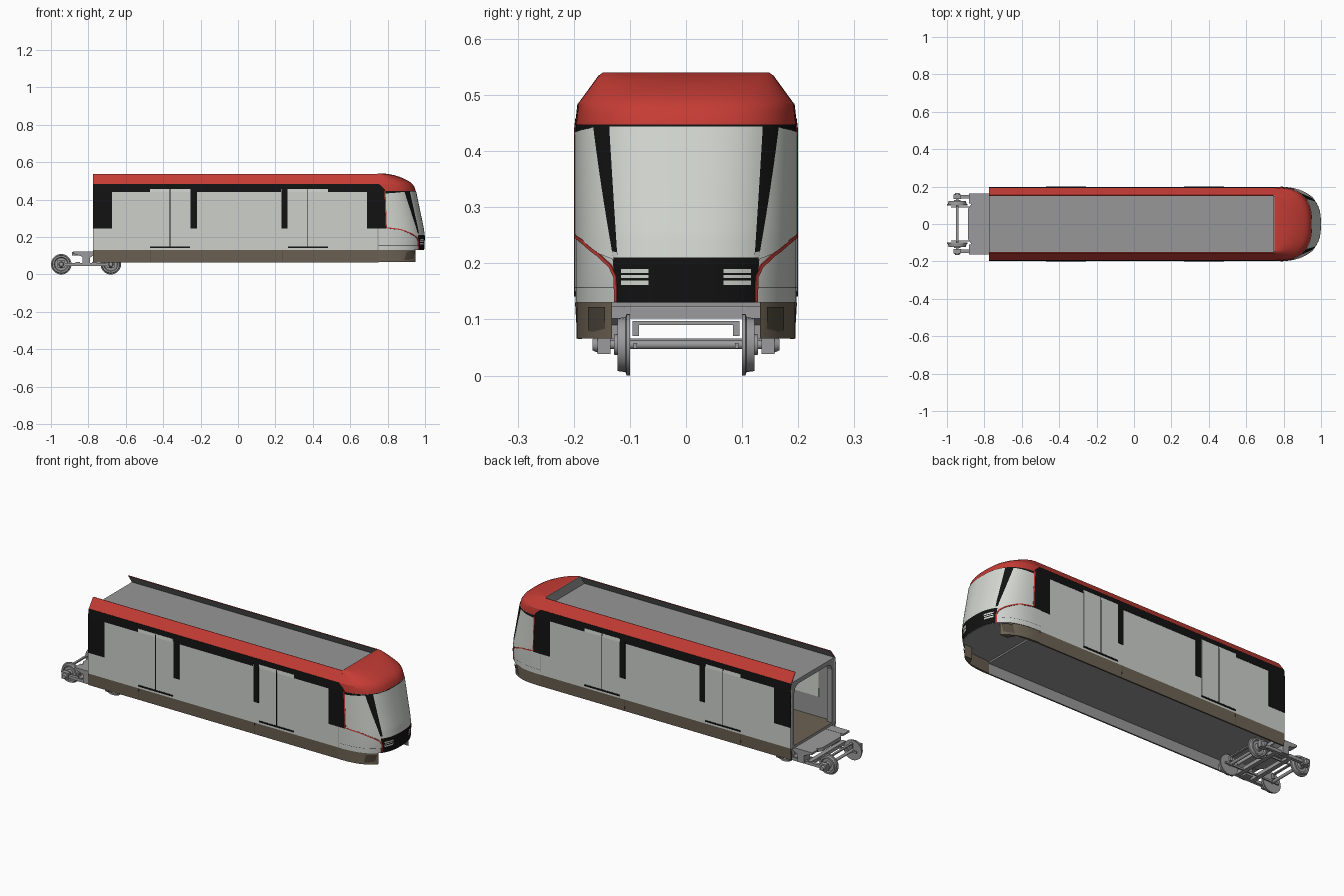
import bpy, bmesh, math
from mathutils import Vector

if "Cube" in bpy.data.objects:
    bpy.data.objects.remove(bpy.data.objects["Cube"])

def material(name, *c):
    m = bpy.data.materials.new(name)
    m.diffuse_color = (*c, 1)
    m.use_nodes = True
    m.node_tree.nodes["Principled BSDF"].inputs["Base Color"].default_value = m.diffuse_color
    return m
WHITE = material("body white", .61, .63, .60)
GLASS = material("pale glass", .66, .69, .64)
BLACK = material("black", .006, .006, .006)
RED = material("red", .56, .045, .035)
BROWN = material("skirt brown", .15, .122, .088)
DARK = material("dark brown", .085, .07, .05)
GREY = material("grey", .31, .31, .31)
METAL = material("bogie grey", .33, .33, .34)

def mesh(name, verts, faces, mats, rule=None, outward=None, smooth=False):
    me = bpy.data.meshes.new(name)
    me.from_pydata(verts, [], faces)
    bm = bmesh.new()
    bm.from_mesh(me)
    bmesh.ops.recalc_face_normals(bm, faces=bm.faces)
    bm.normal_update()
    if outward is not None:
        if sum((f.calc_center_median() - Vector(outward)).dot(f.normal) for f in bm.faces) < 0:
            bmesh.ops.reverse_faces(bm, faces=bm.faces)
            bm.normal_update()
    if rule:
        for f in bm.faces:
            f.material_index = rule(f.calc_center_median(), f.normal)
    bm.to_mesh(me)
    bm.free()
    for m in mats:
        me.materials.append(m)
    ob = bpy.data.objects.new(name, me)
    bpy.context.collection.objects.link(ob)
    if smooth:
        bpy.ops.object.select_all(action='DESELECT')
        ob.select_set(True)
        bpy.context.view_layer.objects.active = ob
        bpy.ops.object.shade_smooth_by_angle(angle=math.radians(28))
    return ob

def prism(name, pts, a, b, mats, axis='x', rule=None):
    """Extrude a (y,z) outline along x, an (x,z) outline along y or an (x,y) outline along z."""
    put = {'x': lambda p, d: (d, p[0], p[1]), 'y': lambda p, d: (p[0], d, p[1]),
           'z': lambda p, d: (p[0], p[1], d)}[axis]
    n = len(pts)
    v = [put(p, a) for p in pts] + [put(p, b) for p in pts]
    f = [list(range(n)), list(range(n, 2 * n))]
    f += [[i, (i + 1) % n, n + (i + 1) % n, n + i] for i in range(n)]
    return mesh(name, v, f, mats, rule)

def box(name, x0, x1, y0, y1, z0, z1, mat, rule=None):
    mats = mat if isinstance(mat, list) else [mat]
    return prism(name, [(y0, z0), (y1, z0), (y1, z1), (y0, z1)], x0, x1, mats, rule=rule)

def lathe(name, prof, x, y, z, mat, n=28):
    """Turn an (offset along y, radius) profile about the y axis."""
    v = [(x + r * math.cos(k * math.tau / n), y + d, z + r * math.sin(k * math.tau / n))
         for d, r in prof for k in range(n)]
    f = [[i * n + k, i * n + (k + 1) % n, (i + 1) * n + (k + 1) % n, (i + 1) * n + k]
         for i in range(len(prof) - 1) for k in range(n)]
    f += [list(range(n)), list(range((len(prof) - 1) * n, len(prof) * n))]
    return mesh(name, v, f, [mat], smooth=True)

# Body half width and nose length by height
WIDTH = [(.065, .193), (.13, .197), (.44, .197), (.485, .192), (.535, .155), (.54, .148)]
NOSE = [(.065, .225), (.13, .244), (.2, .248), (.25, .241), (.447, .2), (.47, .193),
        (.49, .178), (.505, .153), (.52, .12), (.53, .09), (.536, .06), (.54, .03)]
def look(tab, z):
    for (a, p), (b, q) in zip(tab, tab[1:]):
        if z <= b:
            return p + (q - p) * max(0, (z - a) / (b - a))
    return tab[-1][1]
W = lambda z: look(WIDTH, z)
X0, X1, N = -.775, .75, 2.6

def S(t, z, off=0):
    """Point on the nose; t = angle from the nose tip."""
    c, s = max(0, math.cos(t)), math.sin(t)
    return (X1 + (look(NOSE, z) + off) * c ** (2 / N),
            math.copysign((W(z) + off) * abs(s) ** (2 / N), s), z)
def ty(y, z):
    return math.asin((y / W(z)) ** (N / 2))

def patch(name, mat, corners, off=.0015, side=1, n=18):
    """Plate on the nose spanning four (t, z) corners."""
    (a, b, c, d), v = corners, []
    for i in range(n + 1):
        for j in range(n + 1):
            p, q = i / n, j / n
            t, z = [(a[k] * (1 - p) + b[k] * p) * (1 - q) + (d[k] * (1 - p) + c[k] * p) * q for k in (0, 1)]
            v.append(S(side * t, z, off))
    f = [[i * (n + 1) + j, (i + 1) * (n + 1) + j, (i + 1) * (n + 1) + j + 1, i * (n + 1) + j + 1]
         for i in range(n) for j in range(n)]
    return mesh(name, v, f, [mat], outward=(.6, 0, .3), smooth=True)

# Nose shell: white below, red roof cap above
rows = [.13, .16, .2, .25, .3, .35, .4, .447, .47, .485, .495, .505, .52, .53, .536, .54]
M = 72
v = [S(math.radians(-90 + 180 * k / M), z) for z in rows for k in range(M + 1)]
f = [[i * (M + 1) + k, i * (M + 1) + k + 1, (i + 2) * (M + 1) - M + k, (i + 1) * (M + 1) + k]
     for i in range(len(rows) - 1) for k in range(M)]
f += [list(range(M + 1)), list(range((len(rows) - 1) * (M + 1), len(rows) * (M + 1)))]
mesh("nose_shell", v, f, [WHITE, RED, GREY],
     lambda c, n: 2 if c.z < .131 else int(c.z > .447), (.75, 0, .3), True)
prof = [(W(z), z) for z in rows]
prism("cab_bulkhead", prof + [(-y, z) for y, z in reversed(prof)], .747, .75, [GREY])

# Windscreen, black front mask
TB = math.radians(84)
top, low = .447, .21
patch("windscreen", GLASS, [(-ty(.121, low), low), (ty(.121, low), low),
                            (ty(.135, top), .444), (-ty(.135, top), .444)], .002, n=24)
patch("front_mask", BLACK, [(-ty(.123, .13), .13), (ty(.123, .13), .13),
                            (ty(.13, low), low), (-ty(.13, low), low)], n=24)
for s in (1, -1):
    patch("nose_pillar_mask", BLACK, [(TB, .25), (0, .2), (0, top), (TB, top)], .0008, s, 28)
    patch("cab_side_window", GLASS, [(TB, .25), (ty(.128, low), .207), (ty(.163, top), .442), (TB, .433)], .002, s)
    patch("cab_rear_mask", BLACK, [(math.pi / 2, .245), (TB, .245), (TB, .455), (math.pi / 2, .485)], .0014, s)
    for z0, z1 in ((.161, .169), (.174, .179), (.183, .19)):
        patch("headlight", GLASS, [(ty(.066, z0), z0), (ty(.114, z0), z0), (ty(.114, z1), z1), (ty(.066, z1), z1)], .0025, s, 6)
    patch("nose_seam", BLACK, [(math.pi / 2, .156), (ty(.126, .156), .156), (ty(.126, .157), .157), (math.pi / 2, .157)], .0008, s)
    # Red trim following the window edge and the front mask
    path = [(TB, .447), (TB, .25), (ty(.184, .24), .24), (ty(.155, .215), .215), (ty(.134, .195), .195),
            (ty(.125, .175), .175), (ty(.124, .131), .131)]
    pts = []
    for (a, za), (b, zb) in zip(path, path[1:]):
        pts += [S(s * (a + (b - a) * k / 8), za + (zb - za) * k / 8, 0) for k in range(8)]
    pts.append(S(s * path[-1][0], .131, 0))
    rv, rf = [], []
    for i, p in enumerate(pts):
        d = (Vector(pts[min(i + 1, len(pts) - 1)]) - Vector(pts[max(i - 1, 0)])).normalized()
        out = Vector((.4 + 3 * (p[0] - .85), p[1] * 5, 0)).normalized()
        w = d.cross(out).normalized()
        out = w.cross(d).normalized()
        rv += [Vector(p) + w * a * .003 + out * b * .003 for a, b in ((-1, -1), (1, -1), (1, 1), (-1, 1))]
    for i in range(len(pts) - 1):
        rf += [[4 * i + k, 4 * i + (k + 1) % 4, 4 * i + 4 + (k + 1) % 4, 4 * i + 4 + k] for k in range(4)]
    mesh("red_trim", rv, rf, [RED])

# Floor, ceiling and roof deck
box("floor", X0, X1, -.19, .19, .122, .135, [GREY, BROWN], lambda c, n: int(n.z > .5))
box("roof_deck", X0, X1, -.188, .188, .474, .488, GREY)

# Open end portal with rounded top
half = [(.165, .135), (.165, .425), (.155, .452), (.13, .464)]
outer = [(.196, .13), (.196, .425), (.192, .485), (.13, .488)]
inn = half + [(-y, z) for y, z in reversed(half)]
out = outer + [(-y, z) for y, z in reversed(outer)]
v = [(x, *p) for x in (X0, X0 + .03) for ring in (inn, out) for p in ring]
f = []
for i in range(7):
    f += [[i, i + 1, 9 + i, 8 + i], [16 + i, 17 + i, 25 + i, 24 + i],
          [i, i + 1, 17 + i, 16 + i], [8 + i, 9 + i, 25 + i, 24 + i]]
mesh("end_portal", v, f, [GREY])

def plate(name, s, x0, x1, z0, z1, mat, off=.0015):
    """Thin plate that follows the side wall."""
    zs = [z0] + ([.44] if z0 < .44 < z1 else []) + [z1]
    pts = [(s * (W(z) + off), z) for z in zs] + [(s * (W(z) - .002), z) for z in reversed(zs)]
    prism(name, pts, x0, x1, [mat])

for s in (1, -1):
    inner = lambda c, n, s=s: int(n.y * s < -.3)
    # Side wall, roof fairing and skirt
    prism("side_wall", [(s * y, z) for y, z in ((.197, .13), (.197, .44), (.192, .485), (.183, .485), (.185, .13))],
          X0, X1, [WHITE, GREY], rule=inner)
    prism("roof_fairing", [(s * y, z) for y, z in ((.192, .485), (.155, .536), (.151, .535), (.186, .484))],
          X0, X1, [RED, GREY], rule=inner)
    prism("skirt", [(s * y, z) for y, z in ((.193, .065), (.197, .13), (.187, .13), (.185, .065))],
          X0, X1, [BROWN, GREY], rule=inner)
    edge = [math.pi / 2 + (ty(.132, .1) - math.pi / 2) * k / 16 for k in range(17)]
    plan = [S(s * t, .1)[:2] for t in edge] + [(.9, s * .132), (.88, s * .175), (.75, s * .185)]
    prism("nose_skirt", plan, .066, .13, [BROWN], 'z')
    patch("skirt_recess", DARK, [(ty(.172, .08), .078), (ty(.142, .08), .078), (ty(.142, .12), .122), (ty(.172, .12), .122)], .003, s, 8)
    # Black window band and posts
    plate("window_band", s, X0, X1, .458, .485, BLACK)
    for a, b in ((-.68, -.47), (-.22, .23), (.48, .69)):
        plate("window_band_drop", s, a, b, .44, .46, BLACK)
        box("inner_window", a, b, s * .1835, s * .186, .245, .44, GLASS)
    for a, b in ((X0, -.675), (-.255, -.22), (.232, .265), (.69, X1)):
        plate("window_post", s, a, b, .245, .46, BLACK)
    # Doors with centre seam and threshold
    for a, b in ((-.47, -.257), (.267, .48)):
        plate("door", s, a, b, .15, .458, WHITE, .002)
        plate("door_seam", s, (a + b) / 2 - .002, (a + b) / 2 + .002, .145, .458, BLACK, .0024)
        plate("door_threshold", s, a, b, .141, .149, BLACK, .003)
        box("inner_door_window", a + .02, b - .02, s * .1835, s * .186, .2, .44, GLASS)
    for x in (-.47, .237):
        plate("skirt_seam", s, x, x + .003, .068, .13, DARK, .0008)

# Bogie
CX = -.8125
for dx in (-.1325, .1325):
    x = CX + dx
    lathe("axle", [(-.165, .008), (.165, .008)], x, 0, .055, METAL, 16)
    box("brake_beam", x - .006, x + .006, -.095, .095, .09, .097, METAL)
    for s in (1, -1):
        lathe("wheel", [(s * d, r) for d, r in ((.1, .02), (.1, .055), (.106, .055), (.108, .049), (.122, .047),
                        (.122, .038), (.114, .034), (.114, .02), (.128, .018))], x, 0, .055, METAL)
        box("axle_box", x - .02, x + .02, s * .135, s * .158, .038, .075, METAL)
        lathe("axle_cap", [(s * .158, .014), (s * .167, .01)], x, 0, .055, METAL, 16)
        box("brake_hanger", x - .007, x + .007, s * .084, s * .095, .07, .097, METAL)
for s in (1, -1):
    box("side_beam", CX - .135, CX + .135, s * .136, s * .154, .046, .062, METAL)
    prism("bolster_bracket", [(CX + x, z) for x, z in ((-.02, .05), (.02, .05), (.02, .09), (.05, .108), (.05, .122),
          (-.07, .122), (-.07, .112), (-.02, .095))], s * .11, s * .162, [METAL], 'y')
    box("end_rail", CX - .165, CX + .165, s * .087, s * .094, .048, .058, METAL)
prism("bolster", [(CX - .03, -.15), (CX - .075, -.08), (CX - .075, .08), (CX - .03, .15),
                  (CX + .05, .15), (CX + .05, -.15)], .102, .121, [METAL], 'z')
for x in (CX - .045, CX + .045):
    box("cross_beam", x - .012, x + .012, -.15, .15, .047, .066, METAL)
